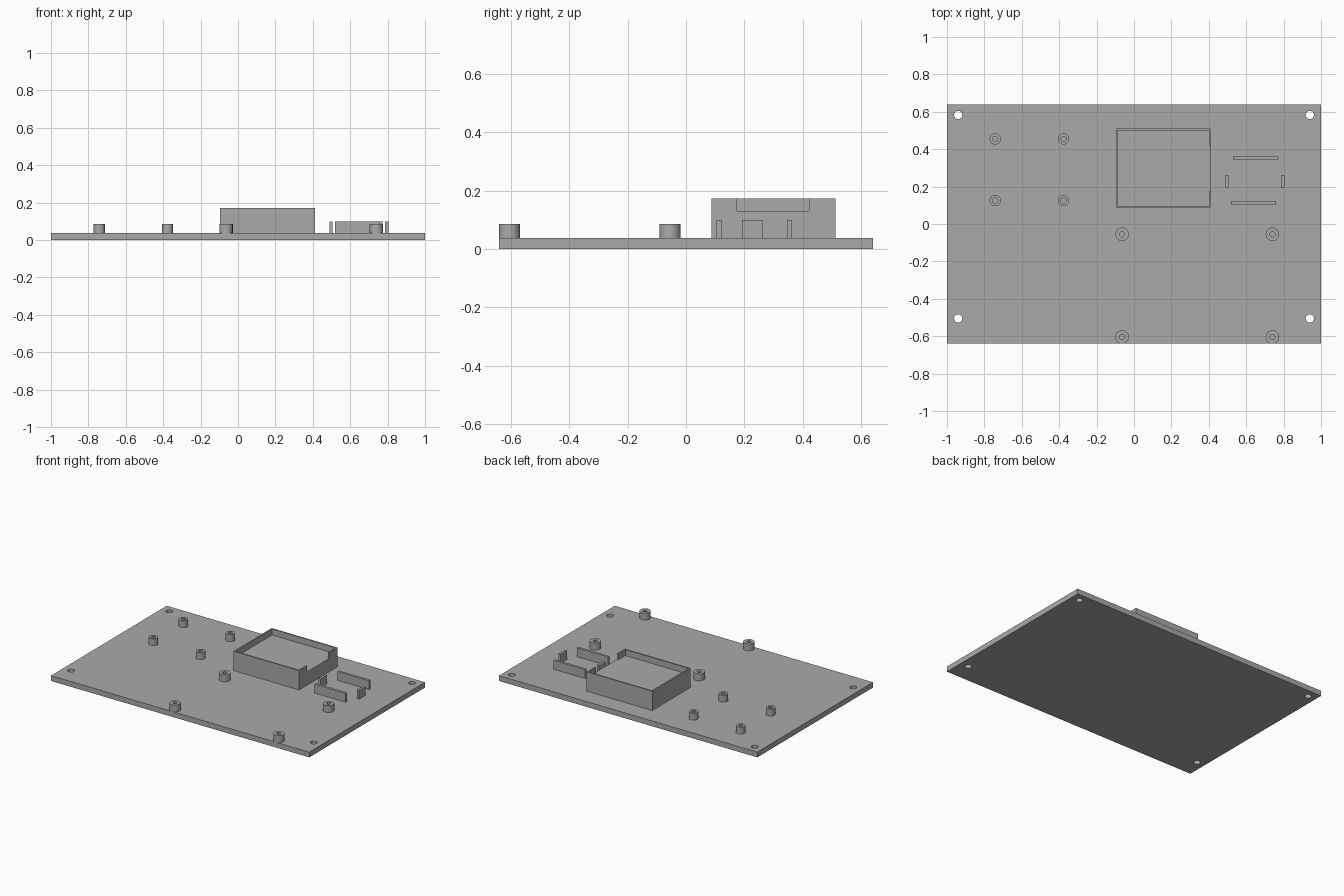
import bpy, bmesh
from math import cos, sin, tau

if "Cube" in bpy.data.objects:
    bpy.data.objects.remove(bpy.data.objects["Cube"])

PLATE_TOP = 0.037

grey = bpy.data.materials.new("plain grey")
grey.use_nodes = True
colour = (0.4, 0.4, 0.4, 1)
grey.diffuse_color = colour
grey.node_tree.nodes["Principled BSDF"].inputs["Base Color"].default_value = colour


def finish(name, bm):
    bmesh.ops.recalc_face_normals(bm, faces=bm.faces)
    mesh = bpy.data.meshes.new(name)
    bm.to_mesh(mesh)
    bm.free()
    mesh.materials.append(grey)
    obj = bpy.data.objects.new(name, mesh)
    bpy.context.collection.objects.link(obj)
    return obj


def box(name, x, y, z):
    bm = bmesh.new()
    bmesh.ops.create_cube(bm, size=1)
    for v in bm.verts:
        v.co = [lo + (c + 0.5) * (hi - lo) for c, (lo, hi) in zip(v.co, (x, y, z))]
    return finish(name, bm)


def lathe(name, x, y, profile, sides=32):
    """Turn a closed (radius, height) profile around a vertical axis."""
    bm = bmesh.new()
    rings = [[bm.verts.new((x + r * cos(tau * i / sides), y + r * sin(tau * i / sides), z))
              for i in range(sides)] for r, z in profile]
    for a, b in zip(rings, rings[1:] + rings[:1]):
        for i in range(sides):
            j = (i + 1) % sides
            bm.faces.new((a[i], a[j], b[j], b[i]))
    return finish(name, bm)


def cylinder(name, x, y, radius, z0, z1):
    bm = bmesh.new()
    bmesh.ops.create_cone(bm, cap_ends=True, segments=32, radius1=radius,
                          radius2=radius, depth=z1 - z0)
    bmesh.ops.translate(bm, verts=bm.verts, vec=(x, y, (z0 + z1) / 2))
    return finish(name, bm)


def smooth(obj):
    bpy.ops.object.select_all(action="DESELECT")
    obj.select_set(True)
    bpy.context.view_layer.objects.active = obj
    bpy.ops.object.shade_smooth_by_angle()


def cut(obj, cutters):
    """Subtract the cutters, apply the result and discard them."""
    bpy.context.view_layer.objects.active = obj
    for cutter in cutters:
        mod = obj.modifiers.new("cut", "BOOLEAN")
        mod.operation = "DIFFERENCE"
        mod.solver = "EXACT"
        mod.object = cutter
        bpy.ops.object.modifier_apply(modifier=mod.name)
        bpy.data.objects.remove(cutter)


# Base plate with four through holes
plate = box("base_plate", (-1, 1), (-0.64, 0.64), (0, PLATE_TOP))
cut(plate, [cylinder("hole_cutter", x, y, 0.022, -0.1, 0.1)
            for x in (-0.94, 0.94) for y in (-0.505, 0.583)])
smooth(plate)

# Hollow standoffs: a small set and a large set
for label, radius, xs, ys in (("small", 0.03, (-0.742, -0.377), (0.125, 0.455)),
                              ("large", 0.036, (-0.064, 0.74), (-0.604, -0.055))):
    for x in xs:
        for y in ys:
            bore = 0.014
            smooth(lathe(label + "_standoff", x, y,
                         [(radius, PLATE_TOP), (radius, 0.085),
                          (bore, 0.085), (bore, PLATE_TOP)]))

# Raised tray: block with a shallow pocket, open on its left side
tray = box("tray_block", (-0.097, 0.412), (0.087, 0.511), (PLATE_TOP, 0.172))
cut(tray, [box("pocket_cutter", (-0.087, 0.402), (0.097, 0.501), (0.13, 0.3)),
           box("notch_cutter", (0.3, 0.5), (0.175, 0.421), (0.13, 0.3))])

# Low retaining walls around the small component bay
for name, x, y in (("back_wall", (0.53, 0.772), (0.345, 0.362)),
                   ("front_wall", (0.518, 0.76), (0.105, 0.122)),
                   ("right_wall", (0.488, 0.505), (0.192, 0.261)),
                   ("left_wall", (0.787, 0.804), (0.192, 0.261))):
    box(name, x, y, (PLATE_TOP, 0.099))
